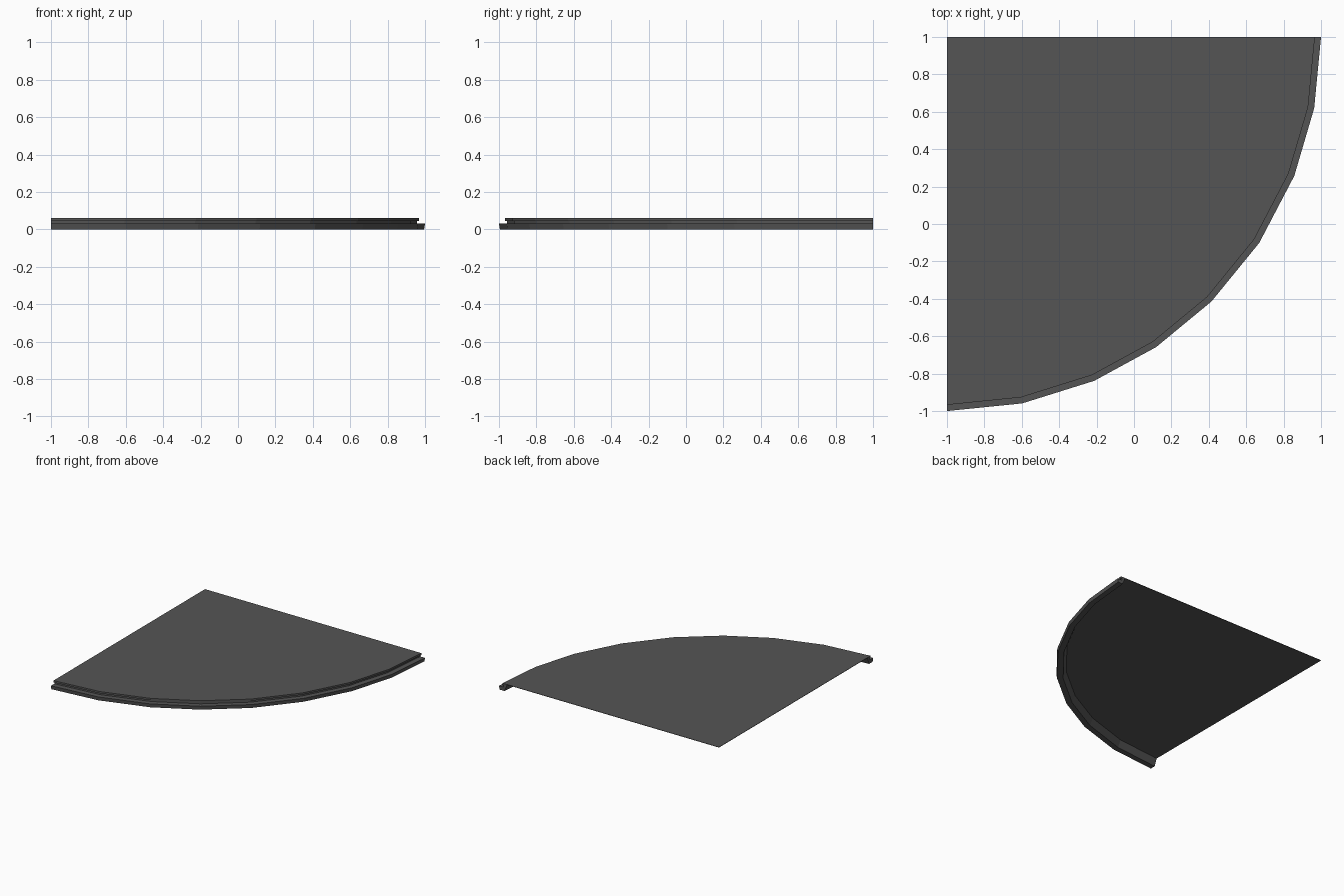
import bpy, bmesh
from math import radians, sin, cos

cube = bpy.data.objects.get("Cube")
if cube:
    bpy.data.objects.remove(cube)

grey = bpy.data.materials.new("dark_grey")
grey.use_nodes = True
COLOUR = (0.09, 0.09, 0.09, 1)
grey.diffuse_color = COLOUR
grey.node_tree.nodes["Principled BSDF"].inputs["Base Color"].default_value = COLOUR

CORNER = (-1.0, 1.0)
HEIGHT = 0.06
# Facet angles of the quarter arc, measured from the front edge
ANGLES = [radians(a) for a in (0, 11.6, 23.2, 34, 45, 56.6, 68.2, 79, 90)]


def arc_point(radius, angle, z):
    return (CORNER[0] + radius * sin(angle), CORNER[1] - radius * cos(angle), z)


def finish(name, bm):
    bmesh.ops.recalc_face_normals(bm, faces=bm.faces)
    mesh = bpy.data.meshes.new(name)
    bm.to_mesh(mesh)
    bm.free()
    mesh.materials.append(grey)
    obj = bpy.data.objects.new(name, mesh)
    bpy.context.collection.objects.link(obj)
    return obj


# Thin quarter-round panel
def build_panel(radius, thickness):
    bm = bmesh.new()
    outline = [(*CORNER, HEIGHT)] + [arc_point(radius, a, HEIGHT) for a in ANGLES]
    face = bm.faces.new([bm.verts.new(p) for p in outline])
    bottom = bmesh.ops.extrude_face_region(bm, geom=[face], use_keep_orig=True)
    verts = [v for v in bottom["geom"] if isinstance(v, bmesh.types.BMVert)]
    bmesh.ops.translate(bm, verts=verts, vec=(0, 0, -thickness))
    return finish("panel", bm)


# Grooved rim: a closed (radius, height) profile swept along the arc
def build_rim(profile):
    bm = bmesh.new()
    rings = [[bm.verts.new(arc_point(r, a, z)) for r, z in profile] for a in ANGLES]
    count = len(profile)
    for first, second in zip(rings, rings[1:]):
        for i in range(count):
            j = (i + 1) % count
            bm.faces.new((first[i], first[j], second[j], second[i]))
    bm.faces.new(rings[0])
    bm.faces.new(rings[-1])
    return finish("edge_rim", bm)


build_panel(1.94, 0.003)
build_rim([(1.95, 0), (1.995, 0), (2.0, 0.03), (1.957, 0.03),
           (1.957, 0.045), (1.967, 0.045), (1.967, HEIGHT), (1.925, HEIGHT)])
